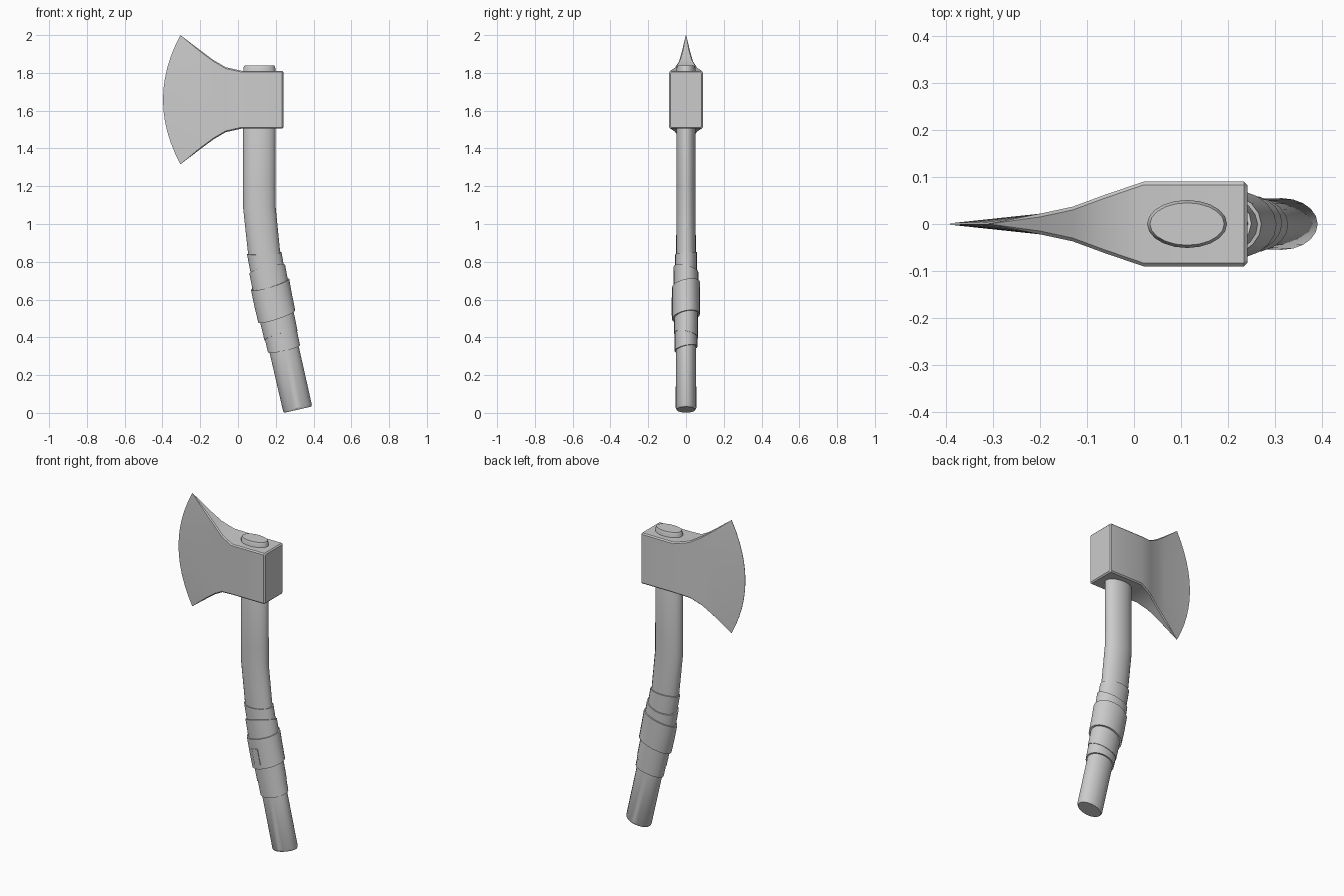
import bpy, bmesh, math
from mathutils import Vector

if "Cube" in bpy.data.objects:
    bpy.data.objects.remove(bpy.data.objects["Cube"])

SIDES = 20


def loft(name, rings, cap_start=True, cap_end=True, angle=30):
    """Skin closed rings of equal length into one object."""
    bm = bmesh.new()
    rows = [[bm.verts.new(p) for p in ring] for ring in rings]
    n = len(rows[0])
    for a, b in zip(rows, rows[1:]):
        for i in range(n):
            j = (i + 1) % n
            bm.faces.new((a[i], a[j], b[j], b[i]))
    if cap_start:
        bm.faces.new(rows[0])
    if cap_end:
        bm.faces.new(rows[-1])
    bmesh.ops.recalc_face_normals(bm, faces=bm.faces)
    mesh = bpy.data.meshes.new(name)
    bm.to_mesh(mesh)
    bm.free()
    obj = bpy.data.objects.new(name, mesh)
    bpy.context.collection.objects.link(obj)
    bpy.ops.object.select_all(action='DESELECT')
    obj.select_set(True)
    bpy.context.view_layer.objects.active = obj
    bpy.ops.object.shade_smooth_by_angle(angle=math.radians(angle))
    return obj


# Handle centre line: height, x, half width, half depth
PATH = [(0.017, 0.317, 0.078, 0.055), (0.35, 0.241, 0.079, 0.053),
        (0.60, 0.185, 0.083, 0.053), (0.85, 0.138, 0.085, 0.052),
        (1.09, 0.113, 0.086, 0.051), (1.84, 0.113, 0.085, 0.051)]


def sample(z):
    for a, b in zip(PATH, PATH[1:]):
        if z <= b[0] or b is PATH[-1]:
            t = (z - a[0]) / (b[0] - a[0])
            return [p + (q - p) * t for p, q in zip(a, b)]


def handle_point(z, ang, grow=0.0):
    _, x, rx, ry = sample(z)
    slope = (sample(z + 0.08)[1] - sample(z - 0.08)[1]) / 0.16
    normal = Vector((1, 0, -slope)).normalized()
    return (Vector((x, 0, z)) + normal * (rx + grow) * math.cos(ang)
            + Vector((0, (ry + grow) * math.sin(ang), 0)))


def handle_ring(z, grow=0.0, tilt_x=0.0, tilt_y=0.0):
    ring = []
    for i in range(SIDES):
        a = 2 * math.pi * i / SIDES
        ring.append(handle_point(z + tilt_x * math.cos(a) + tilt_y * math.sin(a), a, grow))
    return ring


# Handle
levels = [(0.017, -0.006), (0.027, 0), (0.35, 0), (0.48, 0), (0.60, 0), (0.72, 0),
          (0.85, 0), (0.97, 0), (1.09, 0), (1.2, 0), (1.825, 0), (1.84, -0.006)]
loft("handle", [handle_ring(z, g) for z, g in levels])

# Grip wraps: bottom, top, thickness, side tilt, front-back tilt
WRAPS = [(0.34, 0.44, 0.008, 0.000, 0.012), (0.41, 0.56, 0.011, 0.005, -0.012),
         (0.51, 0.68, 0.021, 0.010, 0.014), (0.62, 0.76, 0.013, 0.005, -0.015),
         (0.70, 0.845, 0.006, -0.008, 0.006)]
for k, (z0, z1, g, tx, ty) in enumerate(WRAPS):
    mid = (z0 + z1) / 2
    rings = [handle_ring(z, o, tx, ty) for z, o in
             [(z0, -0.01), (z0, g), (mid, g), (z1, g), (z1, -0.01)]]
    loft(f"grip_wrap_{k + 1}", rings, False, False)

# Loose end of the wrap on the front face
flap = []
for z, g in [(0.52, 0.015), (0.52, 0.024), (0.61, 0.024), (0.61, 0.015)]:
    flap.append([handle_point(z, math.radians(a), g) for a in (245, 258, 270)]
                + [handle_point(z, math.radians(a), 0.01) for a in (270, 258, 245)])
loft("wrap_end", flap)

# Axe head: x, half thickness, half height of each cross-section
ZC, ROWS, C = 1.658, 12, 0.007
SECTIONS = [(0.241, 0.083, 0.146), (0.234, 0.090, 0.153), (0.02, 0.090, 0.153),
            (-0.065, 0.061, 0.172), (-0.13, 0.037, 0.210), (-0.20, 0.022, 0.262)]


def head_ring(x, h, hz, bow=0.0, c=C):
    ts = [2 * i / ROWS - 1 for i in range(ROWS + 1)]
    side = [(-h, t * (hz - c), t) for t in ts]
    outline = ([(-(h - c), -hz, -1)] + side + [(-(h - c), hz, 1), (h - c, hz, 1)]
               + [(-y, z, t) for y, z, t in reversed(side)] + [(h - c, -hz, -1)])
    return [(x + bow * t * t, y, ZC + z) for y, z, t in outline]


rings = [head_ring(*s) for s in SECTIONS]
rings.append(head_ring(-0.397, 0.001, 0.342, 0.092, 0.0004))
loft("axe_head", rings, angle=20)
